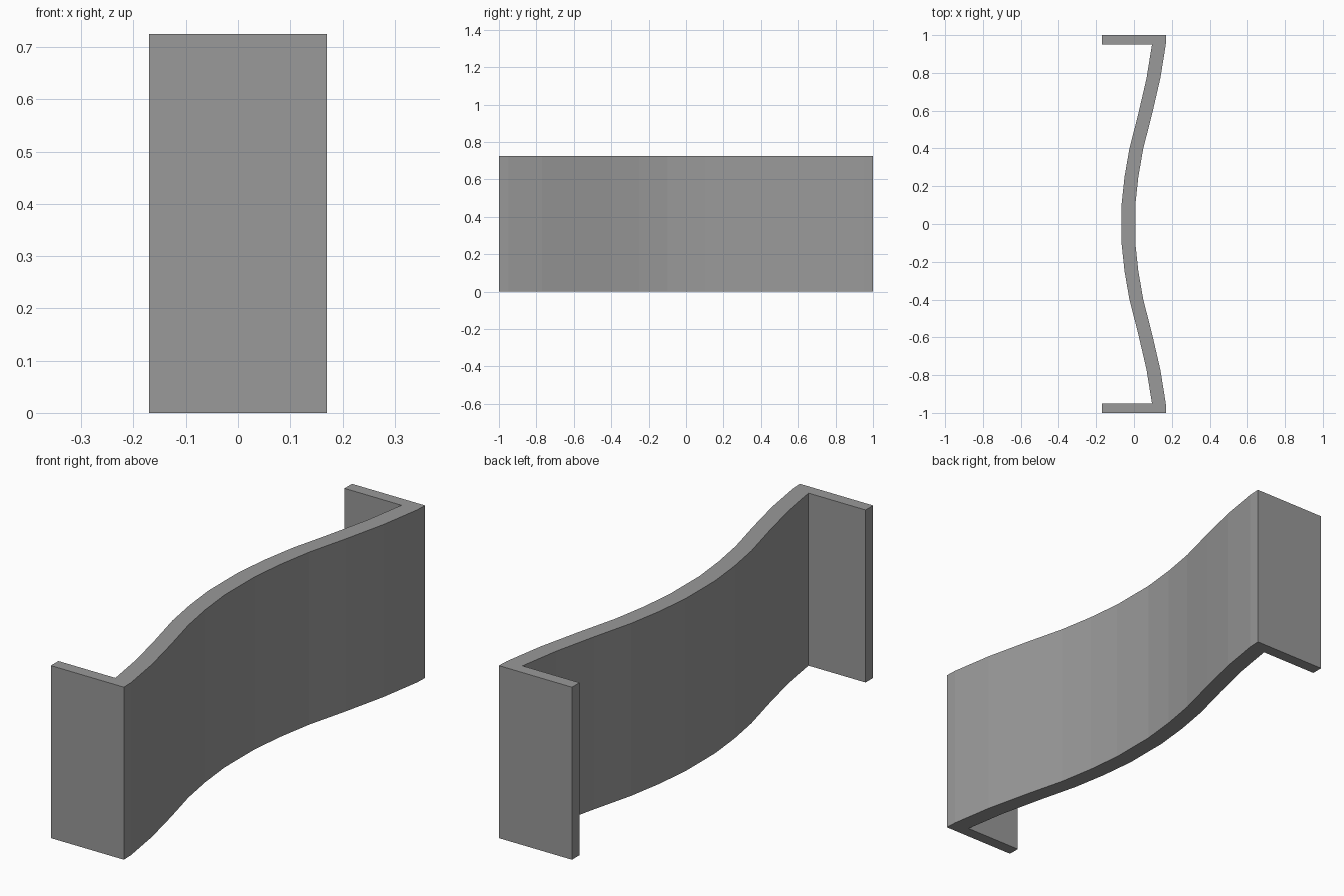
import bpy
import bmesh

cube = bpy.data.objects.get("Cube")
if cube:
    bpy.data.objects.remove(cube, do_unlink=True)

HEIGHT = 0.725
WALL = 0.073      # thickness of the wavy web along x
EDGE = 0.17       # half the overall width
FLANGE = 0.05     # thickness of the end flanges

# Half of the web's inner line as (y, x), from the middle to the end
half = [(0.1, -0.066), (0.25, -0.05), (0.4, -0.024), (0.58, 0.022),
        (0.77, 0.066), (1 - FLANGE, 0.095)]
line = [(x, -y) for y, x in reversed(half)] + [(x, y) for y, x in half]

# Closed outline: inner side, back flange, outer side, front flange
outline = line + [(-EDGE, 1 - FLANGE), (-EDGE, 1), (EDGE, 1)]
outline += [(min(x + WALL, EDGE), y) for x, y in reversed(line)]
outline += [(EDGE, -1), (-EDGE, -1), (-EDGE, FLANGE - 1)]

# Extrude the outline upward
bm = bmesh.new()
base = bm.faces.new([bm.verts.new((x, y, 0)) for x, y in outline])
raised = bmesh.ops.extrude_face_region(bm, geom=[base], use_keep_orig=True)
top = [v for v in raised["geom"] if isinstance(v, bmesh.types.BMVert)]
bmesh.ops.translate(bm, verts=top, vec=(0, 0, HEIGHT))
bmesh.ops.recalc_face_normals(bm, faces=bm.faces)

mesh = bpy.data.meshes.new("wavy_channel")
bm.to_mesh(mesh)
bm.free()
channel = bpy.data.objects.new("wavy_channel", mesh)
bpy.context.collection.objects.link(channel)

# Plain grey finish
grey = bpy.data.materials.new("grey")
grey.use_nodes = True
colour = (0.32, 0.32, 0.32, 1)
grey.diffuse_color = colour
grey.node_tree.nodes["Principled BSDF"].inputs["Base Color"].default_value = colour
mesh.materials.append(grey)
